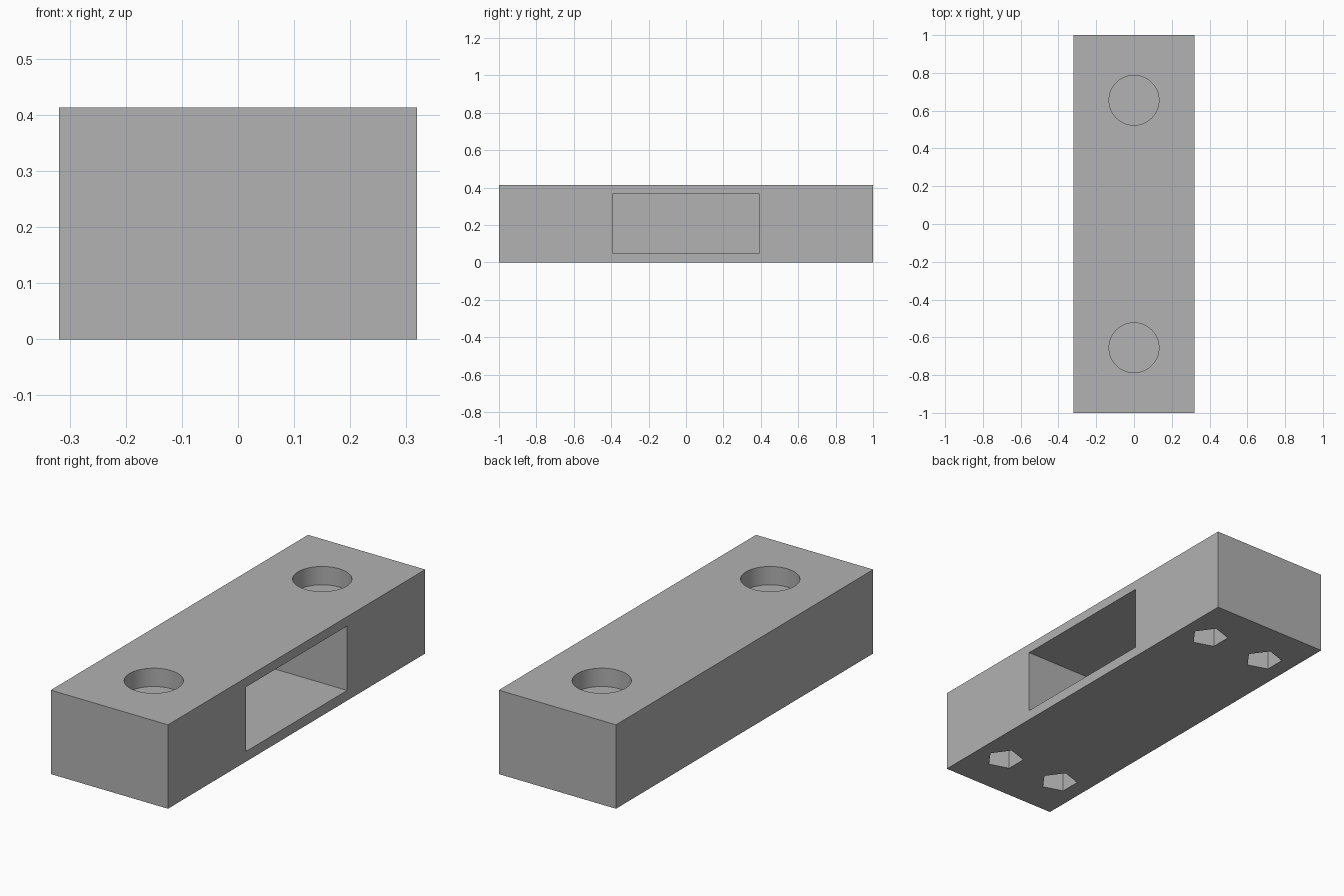
import bpy
import math

default_cube = bpy.data.objects.get("Cube")
if default_cube:
    bpy.data.objects.remove(default_cube, do_unlink=True)

HALF_WIDTH, LENGTH, HEIGHT = 0.319, 2.0, 0.413
OVERSHOOT = 0.1  # how far cutters poke out of the block

grey = bpy.data.materials.new("plain grey")
grey.use_nodes = True
colour = (0.445, 0.445, 0.445, 1.0)
grey.diffuse_color = colour
grey.node_tree.nodes["Principled BSDF"].inputs["Base Color"].default_value = colour


def box(name, low, high):
    """Axis-aligned box between two corners."""
    centre = [(a + b) / 2 for a, b in zip(low, high)]
    bpy.ops.mesh.primitive_cube_add(size=1, location=centre)
    obj = bpy.context.object
    obj.name = name
    obj.scale = [b - a for a, b in zip(low, high)]
    bpy.ops.object.transform_apply(location=True, rotation=True, scale=True)
    return obj


def prism(name, sides, radius, x, y, bottom, top):
    """Upright prism whose first corner points towards +x."""
    bpy.ops.mesh.primitive_cylinder_add(
        vertices=sides, radius=radius, depth=top - bottom,
        location=(x, y, (bottom + top) / 2), rotation=(0, 0, -math.pi / 2))
    obj = bpy.context.object
    obj.name = name
    bpy.ops.object.transform_apply(location=True, rotation=True, scale=True)
    return obj


def carve(target, cutter):
    """Subtract the cutter from the target and discard it."""
    cutter.hide_render = True
    modifier = target.modifiers.new(cutter.name, "BOOLEAN")
    modifier.operation = "DIFFERENCE"
    modifier.solver = "EXACT"
    modifier.object = cutter
    bpy.ops.object.select_all(action="DESELECT")
    target.select_set(True)
    bpy.context.view_layer.objects.active = target
    bpy.ops.object.modifier_apply(modifier=modifier.name)
    bpy.data.objects.remove(cutter, do_unlink=True)


# Solid block
block = box("block", (-HALF_WIDTH, -LENGTH / 2, 0), (HALF_WIDTH, LENGTH / 2, HEIGHT))
block.data.materials.append(grey)

# Rectangular pocket open on the +x side
carve(block, box("side_pocket", (-0.27, -0.393, 0.05),
                 (HALF_WIDTH + OVERSHOOT, 0.393, 0.367)))

for y_side in (-1, 1):
    # Round recess in the top
    carve(block, prism("top_recess", 64, 0.132, 0, 0.655 * y_side,
                       HEIGHT - 0.09, HEIGHT + OVERSHOOT))
    # Pair of five-sided holes in the underside
    for x_side in (-1, 1):
        carve(block, prism("underside_hole", 5, 0.088, 0.167 * x_side,
                           0.754 * y_side, -OVERSHOOT, 0.2))

bpy.ops.object.shade_smooth_by_angle(angle=math.radians(30))
